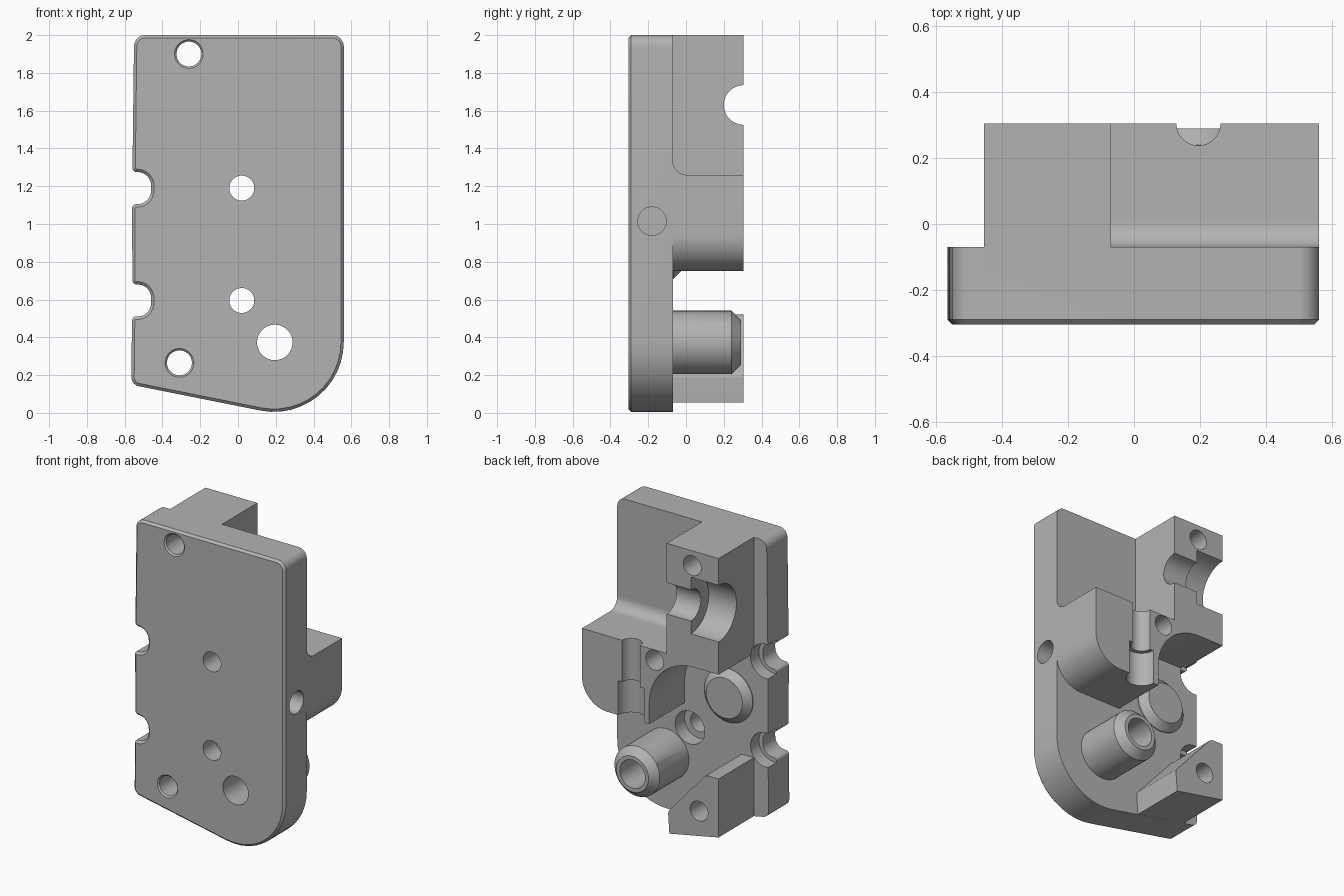
import bpy, bmesh
from math import tan, pi
from mathutils import Vector, Matrix

if "Cube" in bpy.data.objects:
    bpy.data.objects.remove(bpy.data.objects["Cube"])

grey = bpy.data.materials.new("machined grey")
grey.use_nodes = True
colour = (0.45, 0.45, 0.45, 1)
grey.diffuse_color = colour
grey.node_tree.nodes["Principled BSDF"].inputs["Base Color"].default_value = colour

FRONT, PLATE_BACK, BACK = -0.305, -0.07, 0.305
SIDE = -0.455


def rounded(corners, steps=12):
    """Outline from (a, b, radius) corners, each blended with an arc."""
    pts = []
    for i, (a, b, *r) in enumerate(corners):
        p = Vector((a, b))
        if not r:
            pts.append(p)
            continue
        u = (Vector(corners[i - 1][:2]) - p).normalized()
        v = (Vector(corners[(i + 1) % len(corners)][:2]) - p).normalized()
        reach = r[0] / tan(u.angle(v) / 2)
        centre = p + (u + v).normalized() * (reach ** 2 + r[0] ** 2) ** 0.5
        start, end = p + u * reach - centre, p + v * reach - centre
        sweep = start.angle(end)
        if start.x * end.y - start.y * end.x < 0:
            sweep = -sweep
        for k in range(steps + 1):
            pts.append(centre + Matrix.Rotation(sweep * k / steps, 2) @ start)
    return pts


def finish(name, bm):
    bmesh.ops.recalc_face_normals(bm, faces=bm.faces[:])
    mesh = bpy.data.meshes.new(name)
    bm.to_mesh(mesh)
    bm.free()
    mesh.materials.append(grey)
    obj = bpy.data.objects.new(name, mesh)
    bpy.context.scene.collection.objects.link(obj)
    return obj


def prism(name, corners, lo, hi, axis="y", chamfer=0):
    """Extrude an outline along y (outline in x, z) or x (outline in y, z)."""
    bm = bmesh.new()
    pts = rounded(corners)
    rings = []
    for t in (lo, hi):
        rings.append([bm.verts.new((p.x, t, p.y) if axis == "y" else (t, p.x, p.y)) for p in pts])
    cap = bm.faces.new(rings[0])
    bm.faces.new(rings[1][::-1])
    for i in range(len(pts)):
        bm.faces.new((rings[0][i - 1], rings[0][i], rings[1][i], rings[1][i - 1]))
    bmesh.ops.recalc_face_normals(bm, faces=bm.faces[:])
    if chamfer:
        bmesh.ops.bevel(bm, geom=cap.edges[:], offset=chamfer, segments=1, affect="EDGES")
    return finish(name, bm)


def rod(name, centre, r, lo, hi, axis="y", r_end=None):
    """Cylinder or cone between two positions on an axis."""
    bm = bmesh.new()
    bmesh.ops.create_cone(bm, cap_ends=True, segments=48, radius1=r,
                          radius2=r if r_end is None else r_end, depth=hi - lo)
    mid, (a, b) = (lo + hi) / 2, centre
    turn, pos = {"x": (Matrix.Rotation(pi / 2, 4, "Y"), (mid, a, b)),
                 "y": (Matrix.Rotation(-pi / 2, 4, "X"), (a, mid, b)),
                 "z": (Matrix.Identity(4), (a, b, mid))}[axis]
    bm.transform(Matrix.Translation(pos) @ turn)
    return finish(name, bm)


def combine(body, parts, operation):
    """Join or cut the body with each part, keeping the result as its mesh."""
    for part in parts:
        mod = body.modifiers.new(part.name, "BOOLEAN")
        mod.operation, mod.object, mod.solver = operation, part, "EXACT"
        bpy.context.view_layer.update()
        evaluated = body.evaluated_get(bpy.context.evaluated_depsgraph_get())
        mesh = bpy.data.meshes.new_from_object(evaluated)
        body.modifiers.clear()
        # An operation that fails leaves the body as it was
        if len(mesh.polygons) > 5:
            body.data = mesh
        bpy.data.objects.remove(part)


# Front plate with rounded corners and two side notches
outline = [(-0.55, 2, 0.06), (0.56, 2, 0.06), (0.56, -0.076, 0.37), (-0.565, 0.149, 0.05)]
for z in (0.595, 1.19):
    outline += [(-0.561, z - 0.085, 0.022), (-0.46, z - 0.085, 0.072),
                (-0.46, z + 0.085, 0.072), (-0.559, z + 0.085, 0.022)]
body = prism("mounting_body", outline, FRONT, PLATE_BACK, chamfer=0.015)

# Rear blocks and the fillet on the shelf
solids = [
    prism("upper_block", [(SIDE, 2), (-0.07, 2), (-0.07, 1.26), (0.56, 1.26),
                          (0.56, 0.75, 0.19), (0.06, 0.75), (0.06, 1.22, 0.329),
                          (SIDE, 1.22)], -0.1, BACK),
    prism("lower_block", [(SIDE, 0.127), (-0.09, 0.055), (-0.08, 0.2, 0.04),
                          (-0.36, 0.52, 0.05), (SIDE, 0.52)], -0.1, BACK),
    prism("shelf_fillet", [(-0.1, 1.2), (-0.1, 1.34), (-0.07, 1.34),
                           (-0.07, 1.26, 0.075), (0.01, 1.26), (0.01, 1.2)],
          -0.1, 0.56, axis="x"),
    # Long and short bosses with tapered tips
    rod("long_boss", (0.195, 0.373), 0.168, -0.1, 0.24),
    rod("long_boss_tip", (0.195, 0.373), 0.168, 0.24, 0.29, r_end=0.12),
    rod("short_boss", (-0.27, 0.89), 0.18, -0.1, -0.065),
    rod("short_boss_tip", (-0.27, 0.89), 0.18, -0.065, -0.02, r_end=0.135),
]
combine(body, solids, "UNION")

# Through holes from front to back
holes = [(-0.26, 1.9, 0.066), (0.02, 1.19, 0.066), (-0.27, 0.89, 0.094),
         (0.02, 0.595, 0.066), (0.195, 0.373, 0.094), (-0.31, 0.265, 0.066)]
cutters = [rod("through_hole", (x, z), r, -0.4, 0.4) for x, z, r in holes]
for x, z, r in (holes[0], holes[-1]):
    cutters.append(rod("hole_chamfer", (x, z), r + 0.02, FRONT - 0.01, FRONT + 0.01, r_end=r))
# Counterbores behind the plate
cutters.append(rod("counterbore", (0.02, 0.595), 0.11, -0.17, 0.1))
cutters += [rod("notch_counterbore", (-0.545, z), 0.115, -0.16, -0.05) for z in (0.595, 1.19)]
# Stepped grooves: across the upper block and down the middle
cutters += [
    rod("cross_groove", (BACK, 1.63), 0.105, -0.5, 0.1, axis="x"),
    rod("cross_groove_wide", (BACK, 1.63), 0.19, -0.5, -0.25, axis="x"),
    rod("screw_groove", (0.195, BACK), 0.067, 0.7, 1.4, axis="z"),
    rod("screw_groove_wide", (0.195, BACK), 0.095, 0.7, 0.98, axis="z"),
    rod("side_hole", (-0.18, 1.015), 0.075, 0.25, 0.7, axis="x"),
]
combine(body, cutters, "DIFFERENCE")

bpy.ops.object.select_all(action="DESELECT")
body.select_set(True)
bpy.context.view_layer.objects.active = body
bpy.ops.object.shade_smooth_by_angle(angle=0.5)
